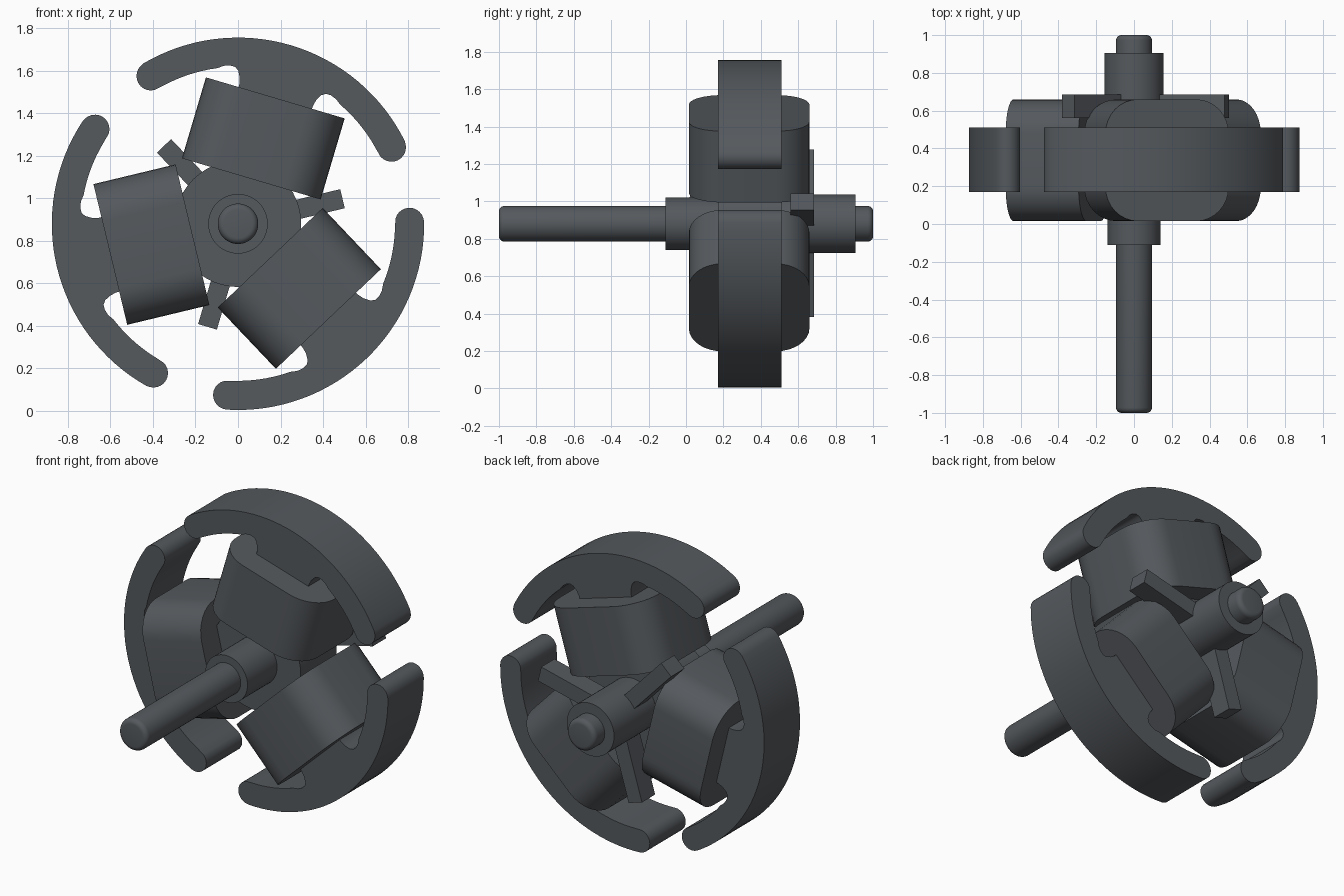
import bpy, bmesh
from math import sin, cos, radians, pi
from mathutils import Vector

if "Cube" in bpy.data.objects:
    bpy.data.objects.remove(bpy.data.objects["Cube"])

CZ = 0.88                      # height of the shaft axis
ARMS = [73.5, 193.5, 313.5]    # pole directions in the front plane

steel = bpy.data.materials.new("dark_steel")
steel.diffuse_color = (0.09, 0.1, 0.11, 1)
steel.use_nodes = True
steel.node_tree.nodes["Principled BSDF"].inputs["Base Color"].default_value = steel.diffuse_color


def finish(name, bm, angle=35):
    bmesh.ops.recalc_face_normals(bm, faces=bm.faces)
    me = bpy.data.meshes.new(name)
    bm.to_mesh(me)
    bm.free()
    me.materials.append(steel)
    ob = bpy.data.objects.new(name, me)
    bpy.context.collection.objects.link(ob)
    bpy.ops.object.select_all(action='DESELECT')
    ob.select_set(True)
    bpy.context.view_layer.objects.active = ob
    bpy.ops.object.shade_smooth_by_angle(angle=radians(angle))
    return ob


def place(u, v, y, deg):
    """Radial u, tangential v, depth y -> world."""
    a = radians(deg)
    return Vector((u * cos(a) - v * sin(a), y, CZ + u * sin(a) + v * cos(a)))


def loft(name, ring0, ring1):
    """Closed prism between two matching outlines."""
    bm = bmesh.new()
    a = [bm.verts.new(p) for p in ring0]
    b = [bm.verts.new(p) for p in ring1]
    bm.faces.new(a)
    bm.faces.new(b)
    n = len(a)
    for i in range(n):
        j = (i + 1) % n
        bm.faces.new((a[i], a[j], b[j], b[i]))
    return finish(name, bm)


def lathe(name, profile, sides=48):
    """Revolve (radius, y) points around the shaft axis."""
    bm = bmesh.new()
    rings = [[bm.verts.new((r * cos(2 * pi * i / sides), y, CZ + r * sin(2 * pi * i / sides)))
              for i in range(sides)] for r, y in profile]
    for p, q in zip(rings, rings[1:]):
        for i in range(sides):
            j = (i + 1) % sides
            bm.faces.new((p[i], p[j], q[j], q[i]))
    bm.faces.new(rings[0])
    bm.faces.new(rings[-1])
    return finish(name, bm)


def polar(r, deg):
    return (r * cos(radians(deg)), r * sin(radians(deg)))


def shoe_outline():
    """T-shaped pole: neck, fillet, inner arc, round tip, outer arc; then mirrored."""
    half = [(0.2, 0.18), (0.63, 0.18), (0.66, 0.187), (0.69, 0.203), (0.703, 0.222),
            (0.703, 0.247), (0.693, 0.275)]
    half += [polar(0.738, d) for d in range(24, 47, 3)]
    c = polar(0.806, 47)
    for k in range(1, 12):
        t = radians(47 + 180 - 15 * k)
        half.append((c[0] + 0.068 * cos(t), c[1] + 0.068 * sin(t)))
    half += [polar(0.875, 47 - 47 * k / 16) for k in range(17)]
    return half + [(u, -v) for u, v in reversed(half[:-1])]


def coil_outline(w=0.34, y0=0.015, y1=0.66, r=0.18):
    pts = []
    for sv, cy, start in ((1, y1 - r, 0), (-1, y1 - r, 90), (-1, y0 + r, 180), (1, y0 + r, 270)):
        for k in range(9):
            t = radians(start + k * 90 / 8)
            pts.append((sv * (w - r) + r * cos(t), cy + r * sin(t)))
    return pts


# Three poles, each with a winding and a commutator tab between poles
shoe, coil = shoe_outline(), coil_outline()
tab = [(0.0, -0.046), (0.505, -0.046), (0.505, 0.046), (0.0, 0.046)]
for n, a in enumerate(ARMS, 1):
    loft(f"pole_shoe_{n}", [place(u, v, 0.17, a) for u, v in shoe],
         [place(u, v, 0.51, a) for u, v in shoe])
    loft(f"winding_{n}", [place(0.22, v, y, a) for v, y in coil],
         [place(0.617, v, y, a) for v, y in coil])
    loft(f"commutator_tab_{n}", [place(u, v, 0.56, a + 60) for u, v in tab],
         [place(u, v, 0.685, a + 60) for u, v in tab])

# Hub, collars and shaft
lathe("hub_core", [(0.297, 0.17), (0.297, 0.51)])
lathe("front_collar", [(0.14, -0.11), (0.14, 0.18)])
lathe("commutator_collar", [(0.157, 0.5), (0.157, 0.905)])
edge = [(0.095 - 0.028 * (1 - cos(radians(t))), 1 - 0.028 * (1 - sin(radians(t))))
        for t in range(0, 91, 18)]
lathe("shaft", [(r, -y) for r, y in reversed(edge)] + edge)
